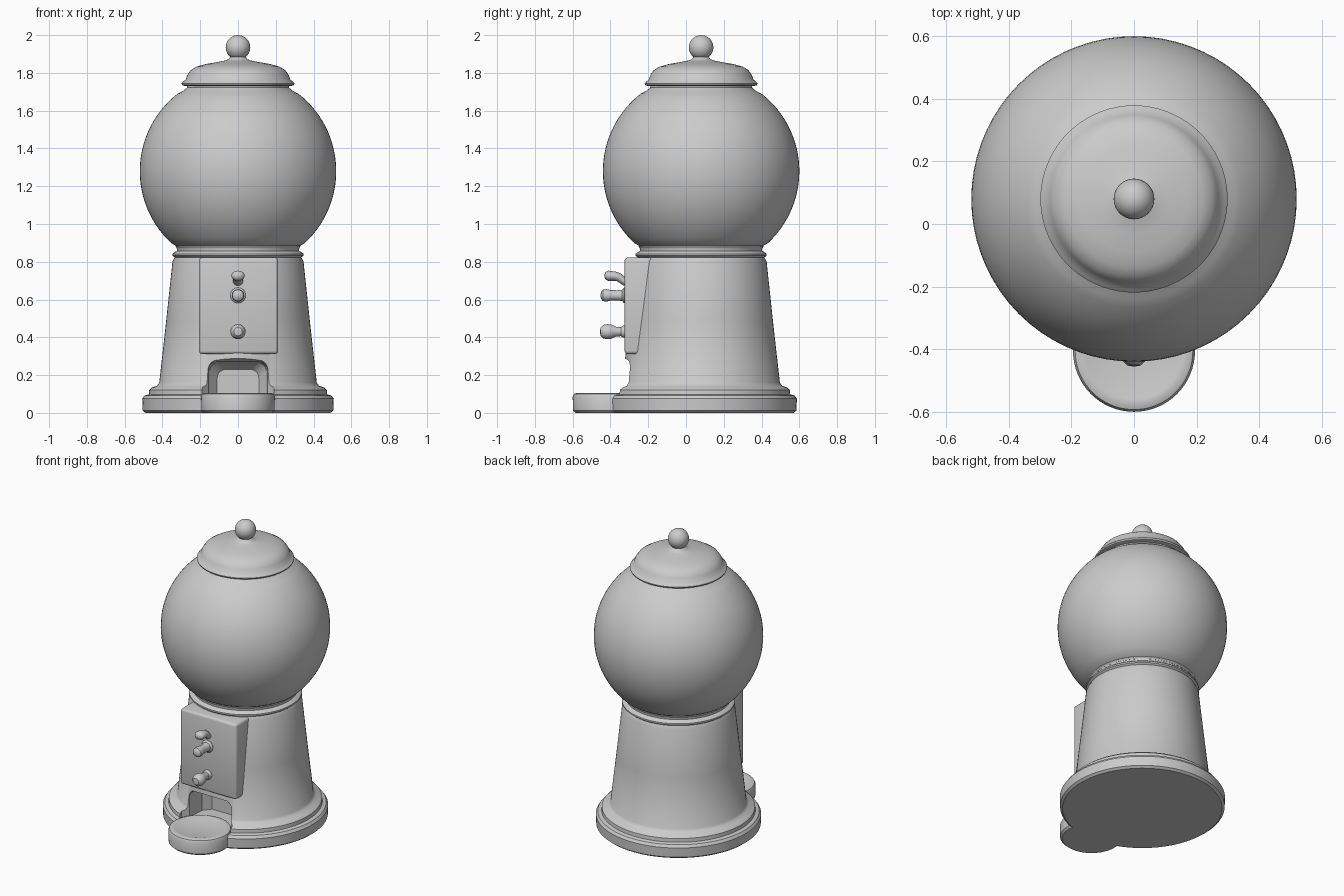
import bpy, bmesh, math
from mathutils import Vector, Matrix

if "Cube" in bpy.data.objects:
    bpy.data.objects.remove(bpy.data.objects["Cube"])

AXIS_Y = 0.08  # the round parts stand on this axis


def finish(name, bm, angle=35):
    bmesh.ops.recalc_face_normals(bm, faces=bm.faces)
    me = bpy.data.meshes.new(name)
    bm.to_mesh(me)
    bm.free()
    ob = bpy.data.objects.new(name, me)
    bpy.context.collection.objects.link(ob)
    smooth(ob, angle)
    return ob


def smooth(ob, angle=35):
    bpy.ops.object.select_all(action='DESELECT')
    ob.select_set(True)
    bpy.context.view_layer.objects.active = ob
    bpy.ops.object.shade_smooth_by_angle(angle=math.radians(angle))


def loft(bm, rings):
    # bridge successive rings; a ring of one vertex is a pole
    for a, b in zip(rings, rings[1:]):
        n = max(len(a), len(b))
        for i in range(n):
            j = (i + 1) % n
            if len(a) == 1:
                bm.faces.new((a[0], b[i], b[j]))
            elif len(b) == 1:
                bm.faces.new((a[i], a[j], b[0]))
            else:
                bm.faces.new((a[i], a[j], b[j], b[i]))


def lathe(name, profile, matrix, seg=72, angle=35):
    """Revolve (radius, height) points, starting and ending on the axis."""
    bm = bmesh.new()
    rings = []
    for r, z in profile:
        if r == 0:
            rings.append([bm.verts.new((0, 0, z))])
        else:
            rings.append([bm.verts.new((r * math.cos(t), r * math.sin(t), z))
                          for t in (2 * math.pi * i / seg for i in range(seg))])
    loft(bm, rings)
    bm.transform(matrix)
    return finish(name, bm, angle)


def arc(cz, r, a0, a1, n):
    return [(r * math.cos(a), cz + r * math.sin(a))
            for a in (math.radians(a0 + (a1 - a0) * i / n) for i in range(n + 1))]


centre = Matrix.Translation((0, AXIS_Y, 0))

# Pedestal: flared foot and tapering body
pedestal = lathe("pedestal", [
    (0, 0), (0.49, 0), (0.505, 0.012), (0.507, 0.075), (0.495, 0.092),
    (0.472, 0.098), (0.47, 0.122), (0.455, 0.135), (0.43, 0.143), (0.417, 0.16),
    (0.38, 0.49), (0.347, 0.80), (0.335, 0.825), (0, 0.825)], centre, 96)

# Chute opening cut through the front of the pedestal
bm = bmesh.new()
rings = []
for y, w, lo, hi in [(-0.62, 0.19, 0.088, 0.295), (-0.335, 0.19, 0.088, 0.295),
                     (-0.295, 0.157, 0.088, 0.272), (-0.17, 0.15, 0.088, 0.265),
                     (-0.12, 0.11, 0.088, 0.23)]:
    ring = []
    rad = 0.045
    for cx, cz, a0 in [(w - rad, hi - rad, 0), (-w + rad, hi - rad, 90)]:
        for k in range(7):
            a = math.radians(a0 + 15 * k)
            ring.append(bm.verts.new((cx + rad * math.cos(a), y, cz + rad * math.sin(a))))
    ring += [bm.verts.new((-w, y, lo)), bm.verts.new((w, y, lo))]
    rings.append(ring)
loft(bm, rings)
bm.faces.new(rings[0])
bm.faces.new(rings[-1])
cutter = finish("chute_cutter", bm)
cutter.hide_render = True
mod = pedestal.modifiers.new("chute", 'BOOLEAN')
mod.object = cutter
mod.operation = 'DIFFERENCE'
mod.solver = 'EXACT'
bpy.context.view_layer.objects.active = pedestal
bpy.ops.object.modifier_apply(modifier="chute")
bpy.data.objects.remove(cutter)
smooth(pedestal)

# Collar between body and globe
lathe("collar", [
    (0, 0.815), (0.325, 0.815), (0.338, 0.825), (0.347, 0.832), (0.347, 0.842),
    (0.335, 0.852), (0.322, 0.858), (0.324, 0.872), (0.332, 0.88), (0.32, 0.888),
    (0, 0.888)], centre)

# Glass globe with a short neck
lathe("globe", [(0, 0.87), (0.325, 0.87), (0.33, 0.885)] + arc(1.28, 0.52, -47, 52, 28)
      + [(0.29, 1.705), (0.27, 1.722), (0.266, 1.745), (0, 1.745)], centre)

# Lid with rolled rim, and its ball knob
lathe("lid", [
    (0, 1.73), (0.28, 1.73), (0.296, 1.735), (0.299, 1.744), (0.29, 1.754), (0.277, 1.765),
    (0.268, 1.79), (0.25, 1.815), (0.22, 1.833), (0.17, 1.847), (0.11, 1.857),
    (0.07, 1.865), (0.05, 1.872), (0.04, 1.885), (0, 1.885)], centre)
lathe("lid_knob", [(0, 1.87)] + arc(1.935, 0.065, -80, 80, 16) + [(0, 2.0)], centre, 32)

# Dispensing tray in front of the chute
lathe("tray", [
    (0, 0), (0.18, 0), (0.193, 0.012), (0.195, 0.085), (0.188, 0.1), (0.172, 0.106),
    (0.155, 0.104), (0.125, 0.095), (0, 0.093)], Matrix.Translation((0, -0.405, 0)), 64)

# Front plate
bm = bmesh.new()
bmesh.ops.create_cube(bm, size=1)
bm.transform(Matrix.Translation((0.003, -0.2, 0.567)) @ Matrix.Diagonal((0.42, 0.25, 0.51, 1)))
bmesh.ops.bevel(bm, geom=bm.edges[:], offset=0.016, segments=3, profile=0.5, affect='EDGES')
finish("front_plate", bm)

# Control knobs: profiles revolved along the forward axis
forward = Matrix.Rotation(math.radians(90), 4, 'X')


def knob(name, z, profile):
    lathe(name, profile, Matrix.Translation((0, 0, z)) @ forward, 24)


knob("lower_knob", 0.43, [
    (0, 0.30), (0.032, 0.30), (0.032, 0.333), (0.024, 0.345), (0.026, 0.37), (0.037, 0.395),
    (0.04, 0.415), (0.036, 0.437), (0.022, 0.452), (0, 0.456)])
knob("middle_knob", 0.622, [
    (0, 0.30), (0.042, 0.30), (0.041, 0.328), (0.03, 0.338), (0.027, 0.36), (0.028, 0.40),
    (0.033, 0.42), (0.03, 0.44), (0.018, 0.45), (0, 0.453)])

# Upper hook: a bent rod with a rounded tip
path = [(-0.30, 0.69), (-0.325, 0.694), (-0.34, 0.706), (-0.355, 0.718), (-0.38, 0.724),
        (-0.412, 0.726), (-0.426, 0.726), (-0.432, 0.726)]
radii = [0.02, 0.02, 0.021, 0.023, 0.025, 0.027, 0.02, 0.006]
bm = bmesh.new()
rings = []
for i, ((y, z), r) in enumerate(zip(path, radii)):
    p, q = path[max(i - 1, 0)], path[min(i + 1, len(path) - 1)]
    side = Vector((0, -(q[1] - p[1]), q[0] - p[0])).normalized()
    rings.append([bm.verts.new(Vector((1.3 * r * math.cos(t), y, z)) + side * r * math.sin(t))
                  for t in (2 * math.pi * k / 20 for k in range(20))])
loft(bm, rings)
bm.faces.new(rings[0])
bm.faces.new(rings[-1])
finish("upper_hook", bm, 50)
